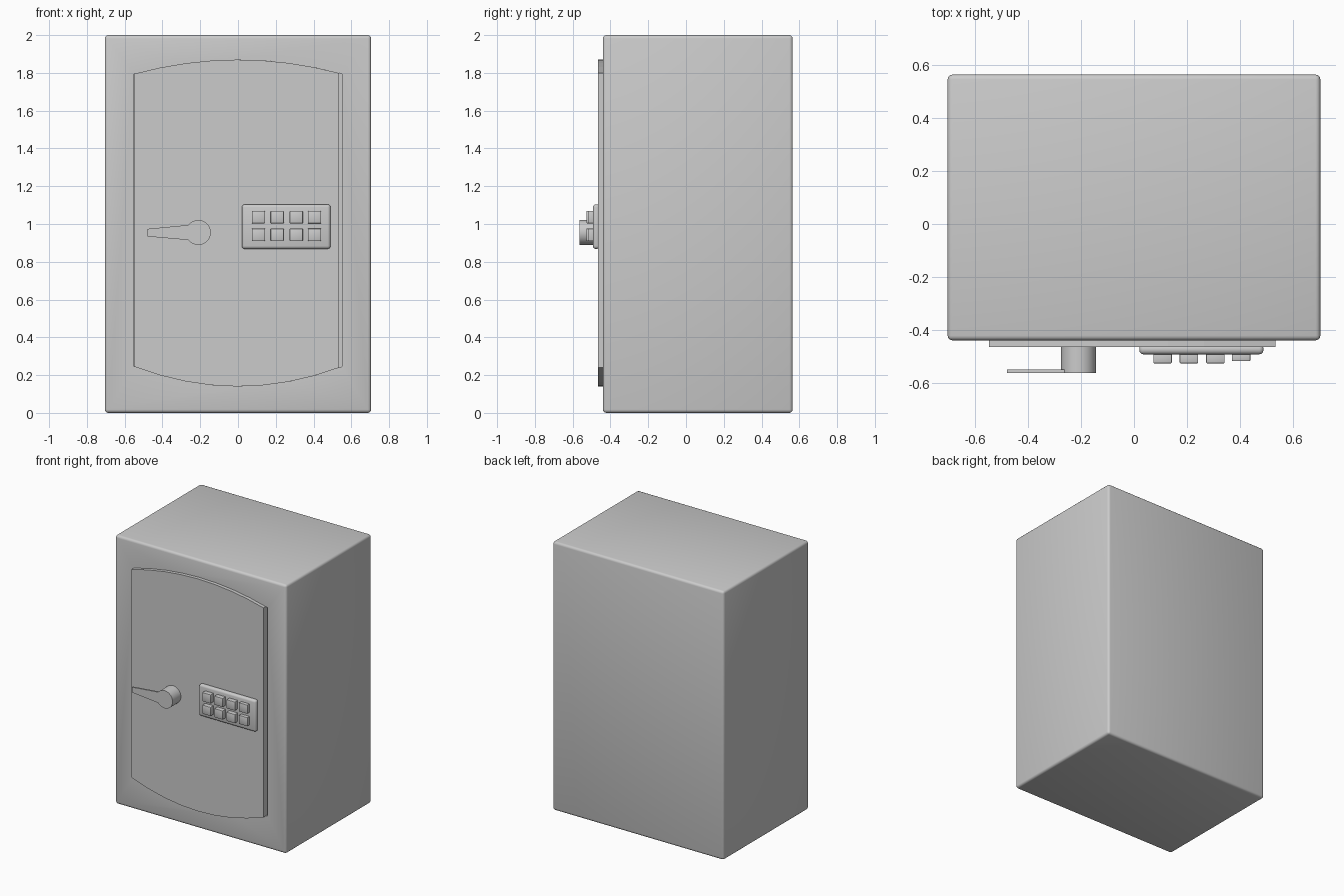
import bpy, bmesh, math

if "Cube" in bpy.data.objects:
    bpy.data.objects.remove(bpy.data.objects["Cube"])


def finish(bm, name, smooth=False):
    bmesh.ops.recalc_face_normals(bm, faces=bm.faces)
    me = bpy.data.meshes.new(name)
    bm.to_mesh(me)
    bm.free()
    ob = bpy.data.objects.new(name, me)
    bpy.context.collection.objects.link(ob)
    if smooth:
        bpy.ops.object.select_all(action='DESELECT')
        ob.select_set(True)
        bpy.context.view_layer.objects.active = ob
        bpy.ops.object.shade_smooth_by_angle(angle=math.radians(35))
    return ob


def box(name, x, y, z, bevel=0.0, segments=3):
    """Box from (min, max) pairs, with rounded edges."""
    bm = bmesh.new()
    bmesh.ops.create_cube(bm, size=1)
    for v in bm.verts:
        v.co = [lo + (c + 0.5) * (hi - lo) for c, (lo, hi) in zip(v.co, (x, y, z))]
    if bevel:
        bmesh.ops.bevel(bm, geom=bm.edges[:], offset=bevel, segments=segments,
                        profile=0.5, affect='EDGES', clamp_overlap=True)
    return finish(bm, name, bevel > 0)


def slab(name, outline, y0, y1, smooth=False):
    """Extrude an x-z outline from y0 to y1."""
    bm = bmesh.new()
    face = bm.faces.new([bm.verts.new((x, y0, z)) for x, z in outline])
    new = bmesh.ops.extrude_face_region(bm, geom=[face])['geom']
    for v in new:
        if isinstance(v, bmesh.types.BMVert):
            v.co.y = y1
    return finish(bm, name, smooth)


def arched_outline(x0, x1, n=8):
    """Door shape with bowed top and bottom."""
    xs = [x0 + (x1 - x0) * i / n for i in range(n + 1)]
    bow = lambda x: 1 - (x / 0.55) ** 2
    bottom = [(x, 0.245 - 0.105 * bow(x)) for x in xs]
    top = [(x, 1.795 + 0.075 * bow(x)) for x in reversed(xs)]
    return bottom + top


# Cabinet with shallow door recess
body = box("cabinet", (-0.705, 0.705), (-0.44, 0.565), (0, 2), 0.018)
cutter = slab("door_recess_cutter", arched_outline(-0.55, 0.55), -0.5, -0.405)
cutter.hide_render = True
cutter.hide_viewport = False
mod = body.modifiers.new("recess", 'BOOLEAN')
mod.operation = 'DIFFERENCE'
mod.solver = 'EXACT'
mod.object = cutter
bpy.ops.object.select_all(action='DESELECT')
body.select_set(True)
bpy.context.view_layer.objects.active = body
bpy.ops.object.modifier_apply(modifier=mod.name)
bpy.data.objects.remove(cutter)

# Door, leaving a narrow gap on the hinge side
slab("door", arched_outline(-0.549, 0.536), -0.405, -0.466)

# Handle hub and tapered lever
hx, hz, r = -0.21, 0.955, 0.066
ring = [(hx + r * math.cos(a), hz + r * math.sin(a))
        for a in (2 * math.pi * i / 32 for i in range(32))]
slab("handle_hub", ring, -0.46, -0.564, True)
slab("handle_lever", [(-0.25, 0.914), (-0.25, 0.996), (-0.48, 0.974), (-0.48, 0.934)],
     -0.551, -0.563)

# Keypad plate
box("keypad_plate", (0.02, 0.49), (-0.493, -0.455), (0.868, 1.104), 0.016)

# Keypad buttons
for row, z in enumerate((1.036, 0.943)):
    for col, x in enumerate((0.108, 0.208, 0.308, 0.405)):
        front = -0.519 if col == 3 else -0.527
        box(f"button_{row}_{col}", (x - 0.035, x + 0.035), (front, -0.485),
            (z - 0.033, z + 0.033), 0.004, 2)
